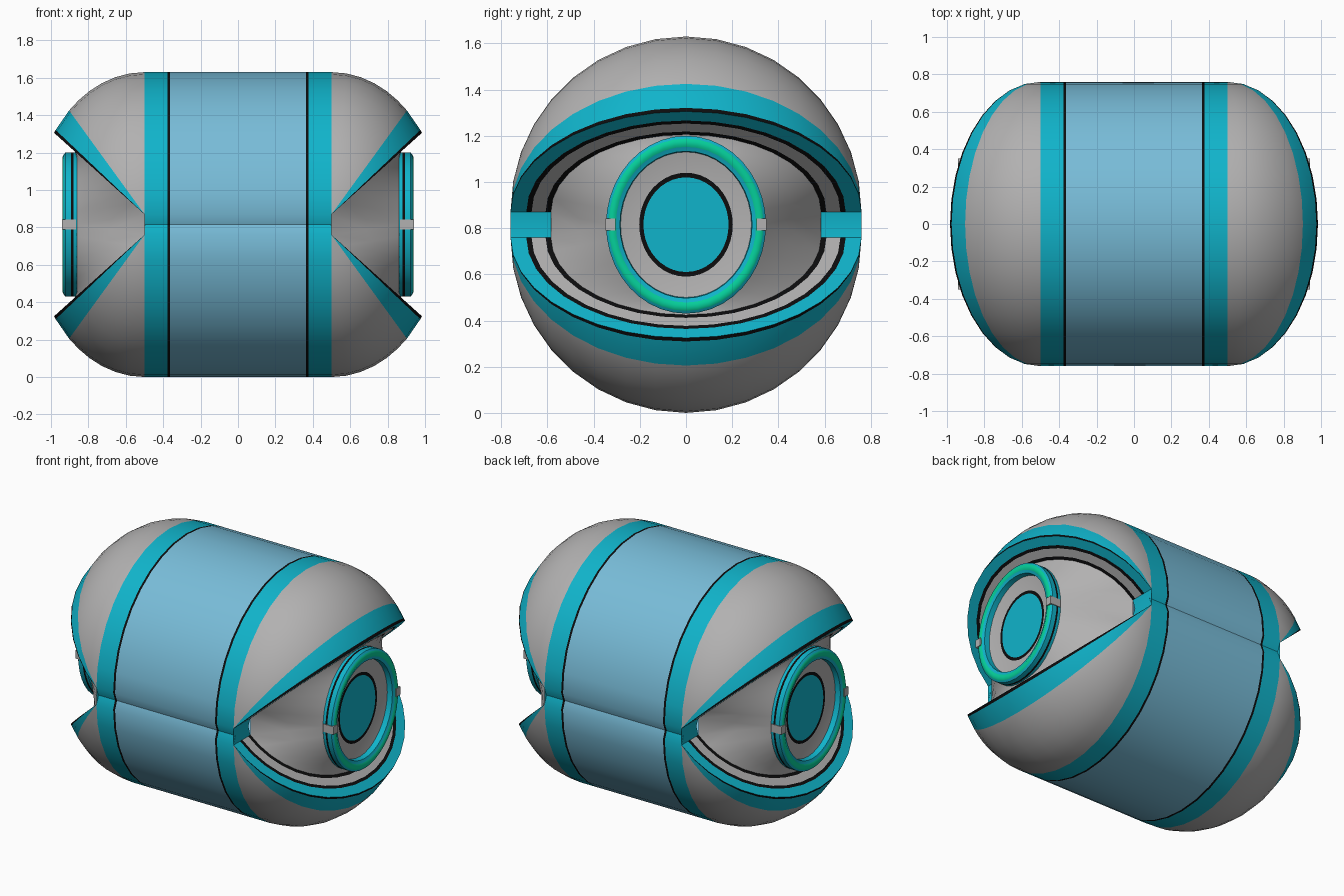
import bpy, bmesh, math
from math import sin, cos, pi, radians

if "Cube" in bpy.data.objects:
    bpy.data.objects.remove(bpy.data.objects["Cube"])

ZC, H, R, RX = 0.815, 0.055, 0.76, 0.59   # centre height, hinge half gap, radius, cap depth
HX = 0.5                                  # hinge x
N = 18                                    # segments per half circle


def lin(c):
    return tuple((v / 255 / 12.92) if v < 11 else ((v / 255 + 0.055) / 1.055) ** 2.4 for v in c) + (1,)


MATS = []
for name, rgb in [("grey", (178, 177, 177)), ("teal", (16, 180, 203)), ("blue", (120, 188, 216)),
                  ("black", (12, 12, 13)), ("green", (5, 208, 155))]:
    m = bpy.data.materials.new(name)
    m.diffuse_color = lin(rgb)
    m.use_nodes = True
    m.node_tree.nodes["Principled BSDF"].inputs["Base Color"].default_value = m.diffuse_color
    MATS.append(m)
GREY, TEAL, BLUE, BLACK, GREEN = range(5)


def strips(name, rows, mats, closed=False, mirror=(True, False), angle=35):
    """Skin consecutive rows of points; one colour per strip; faces point outward."""
    bm = bmesh.new()
    vs = [[bm.verts.new(p) for p in r] for r in rows]
    n = len(rows[0])
    for a, b, mat in zip(vs, vs[1:], mats):
        for i in range(n if closed else n - 1):
            j = (i + 1) % n
            bm.faces.new((a[i], a[j], b[j], b[i])).material_index = mat
    bmesh.ops.remove_doubles(bm, verts=bm.verts, dist=1e-5)
    bm.normal_update()
    if sum(f.normal.dot(f.calc_center_median()) * f.calc_area() for f in bm.faces) < 0:
        bmesh.ops.reverse_faces(bm, faces=bm.faces)
    me = bpy.data.meshes.new(name)
    bm.to_mesh(me)
    bm.free()
    for m in MATS:
        me.materials.append(m)
    ob = bpy.data.objects.new(name, me)
    ob.location.z = ZC
    bpy.context.collection.objects.link(ob)
    bpy.ops.object.select_all(action='DESELECT')
    ob.select_set(True)
    bpy.context.view_layer.objects.active = ob
    bpy.ops.object.shade_smooth_by_angle(angle=radians(angle))
    if any(mirror):
        mod = ob.modifiers.new("mirror", 'MIRROR')
        mod.use_axis = (mirror[0], False, mirror[1])
    return ob


T = [pi * i / N for i in range(N + 1)]


def meridian(a, s=1.0):
    """Half ellipse on the cap, swung about the hinge by angle a and scaled by s."""
    r = 1 / math.sqrt((cos(a) / RX) ** 2 + (sin(a) / R) ** 2)
    return [(HX + s * r * cos(a) * sin(t), s * R * cos(t), H + s * r * sin(a) * sin(t)) for t in T]


# Barrel: two half circles with a slight pinch at the hinge line
def barrel_row(x):
    up = [(x, R * cos(t), H + R * sin(t)) for t in T]
    low = [(x, -y, -z) for _, y, z in up]
    return up + [(x, -R + 0.02, 0)] + low + [(x, R - 0.02, 0)]


strips("barrel", [barrel_row(x) for x in (-0.5, -0.378, -0.364, 0.364, 0.378, 0.5)],
       [TEAL, BLACK, BLUE, BLACK, TEAL], closed=True, mirror=(False, False))

# Eyelids: grey shell, teal edge band, thin black rim
LIP = radians(42)
angles = [LIP, radians(43.5), radians(54)] + [radians(54 + 6 * i) for i in range(1, 7)]
strips("eyelids", [meridian(a) for a in angles], [BLACK, TEAL] + [GREY] * 6, mirror=(True, True))

# Striped lip faces inside the lids
S = [1.0, 0.91, 0.88, 0.80, 0.77]
strips("lid_lips", [meridian(LIP, s) for s in S], [TEAL, BLACK, GREY, BLACK], mirror=(True, True))

# Corner hinge plates between the upper and lower lids
for name, sy in (("hinge_plate_back", 1), ("hinge_plate_front", -1)):
    strips(name, [[(HX, sy * R, z * H), (HX - 0.015 * (z == 0), sy * R * 0.77, z * H)] for z in (-1, 0, 1)],
           [TEAL, TEAL])

# Socket: skin from the almond opening to the eye disc
up = meridian(LIP, 0.77)
rim = up + [(x, -y, -z) for x, y, z in up]
disc = [(0.865, 0.335 * cos(t), 0.37 * sin(t)) for t in T]
disc = disc + [(x, -y, -z) for x, y, z in disc]
mid = [tuple((p + q) / 2 for p, q in zip(a, b)) for a, b in zip(rim, disc)]
strips("eye_socket", [rim, mid, disc], [GREY, GREY], closed=True)

# Eye: turned profile of (x, radius, colour of the strip that follows)
profile = [(0.862, 0.385, TEAL), (0.880, 0.385, BLACK), (0.893, 0.385, TEAL), (0.923, 0.385, TEAL),
           (0.932, 0.373, GREEN), (0.937, 0.363, GREEN), (0.937, 0.347, GREEN), (0.932, 0.337, TEAL),
           (0.925, 0.318, TEAL), (0.890, 0.315, GREY), (0.872, 0.225, BLACK), (0.872, 0.205, TEAL),
           (0.872, 0.0, TEAL)]
ring = [2 * pi * i / 40 for i in range(40)]
strips("eye", [[(x, 0.9 * r * cos(t), r * sin(t)) for t in ring] for x, r, _ in profile],
       [m for _, _, m in profile[:-1]], closed=True)

# Small grey clips on both sides of the eye ring
for name, sy in (("ring_clip_back", 1), ("ring_clip_front", -1)):
    loop = [(0.306, -0.026), (0.349, -0.026), (0.349, 0.026), (0.306, 0.026)]
    centre = [(0.3275, 0)] * 4
    strips(name, [[(x, sy * y, z) for y, z in pts] for x, pts in
                  ((0.865, centre), (0.865, loop), (0.942, loop), (0.942, centre))],
           [GREY] * 3, closed=True)
